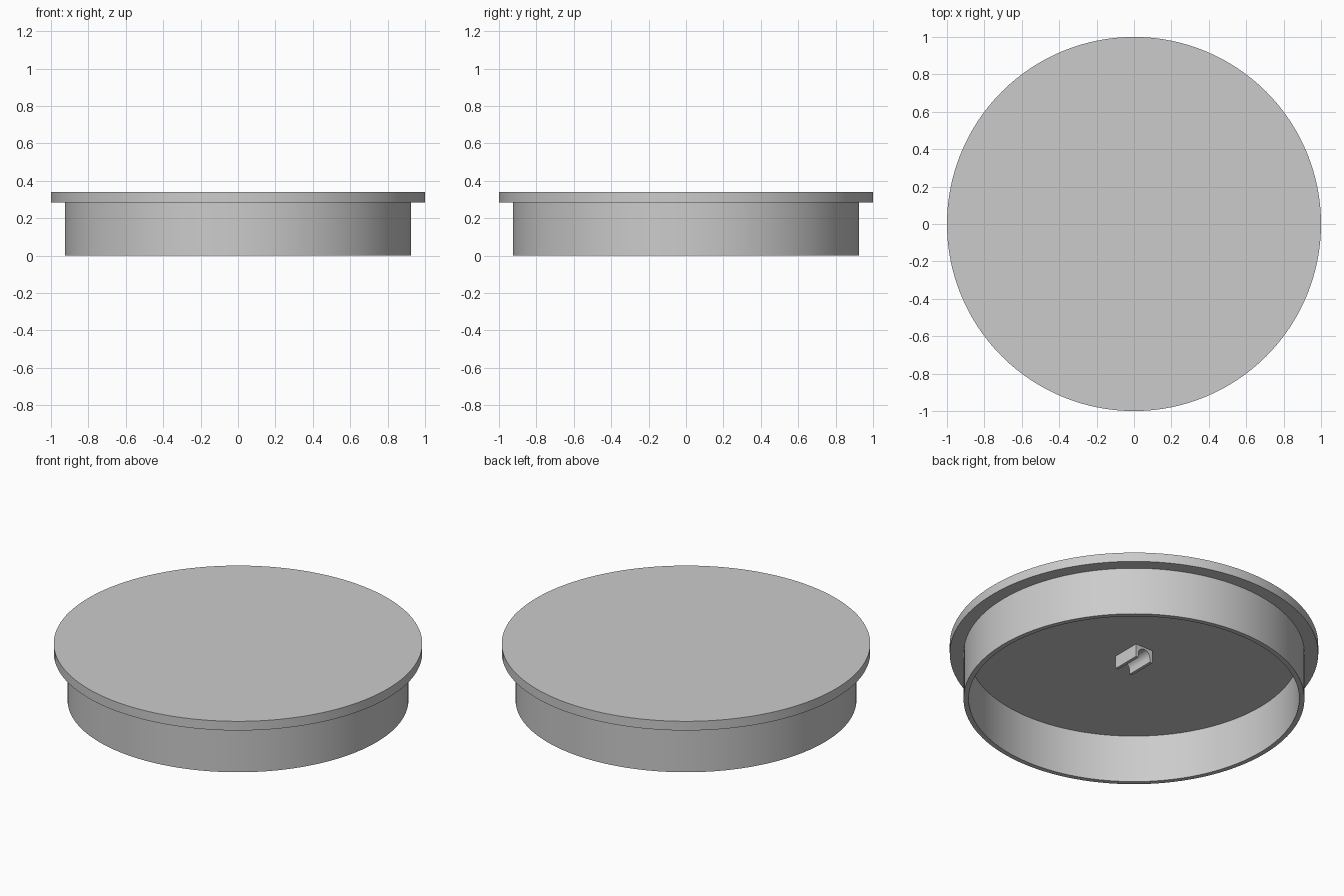
import bpy, bmesh
from math import sin, cos, pi

cube = bpy.data.objects.get("Cube")
if cube:
    bpy.data.objects.remove(cube, do_unlink=True)

# Plain grey plastic
grey = bpy.data.materials.new("grey plastic")
grey.use_nodes = True
colour = (0.6, 0.6, 0.6, 1)
grey.diffuse_color = colour
grey.node_tree.nodes["Principled BSDF"].inputs["Base Color"].default_value = colour

SEGMENTS = 128
CEILING = 0.285


def finish(bm, name):
    bmesh.ops.recalc_face_normals(bm, faces=bm.faces)
    mesh = bpy.data.meshes.new(name)
    bm.to_mesh(mesh)
    bm.free()
    mesh.materials.append(grey)
    obj = bpy.data.objects.new(name, mesh)
    bpy.context.collection.objects.link(obj)
    bpy.ops.object.select_all(action="DESELECT")
    obj.select_set(True)
    bpy.context.view_layer.objects.active = obj
    bpy.ops.object.shade_smooth_by_angle(angle=pi / 6)
    return obj


def lathe(name, profile):
    """Spin a radius/height profile round z; capped where it meets the axis."""
    bm = bmesh.new()
    rings = [[bm.verts.new((r * cos(2 * pi * i / SEGMENTS), r * sin(2 * pi * i / SEGMENTS), z))
              for i in range(SEGMENTS)] for r, z in profile]
    for a, b in zip(rings, rings[1:]):
        for i in range(SEGMENTS):
            j = (i + 1) % SEGMENTS
            bm.faces.new((a[i], a[j], b[j], b[i]))
    for ring in (rings[0], rings[-1]):
        bm.faces.new(ring)
    return finish(bm, name)


# Lid disc and hollow skirt in one turned shell
lathe("lid_with_skirt", [(0.897, CEILING), (0.897, 0), (0.925, 0),
                         (0.925, CEILING), (1, CEILING), (1, 0.34)])

# Small clip under the lid: a block with a round-topped groove along y
half_width, half_length, drop, groove = 0.058, 0.086, 0.077, 0.04
bottom = CEILING - drop
arc = [(groove * cos(pi * i / 12), bottom + 0.025 + groove * sin(pi * i / 12)) for i in range(13)]
outline = [(-half_width, bottom), (-half_width, CEILING), (half_width, CEILING),
           (half_width, bottom), (groove, bottom)] + arc + [(-groove, bottom)]
bm = bmesh.new()
end = bm.faces.new([bm.verts.new((x, -half_length, z)) for x, z in outline])
swept = bmesh.ops.extrude_face_region(bm, geom=[end], use_keep_orig=True)
bmesh.ops.translate(bm, vec=(0, 2 * half_length, 0),
                    verts=[v for v in swept["geom"] if isinstance(v, bmesh.types.BMVert)])
finish(bm, "centre_clip")
